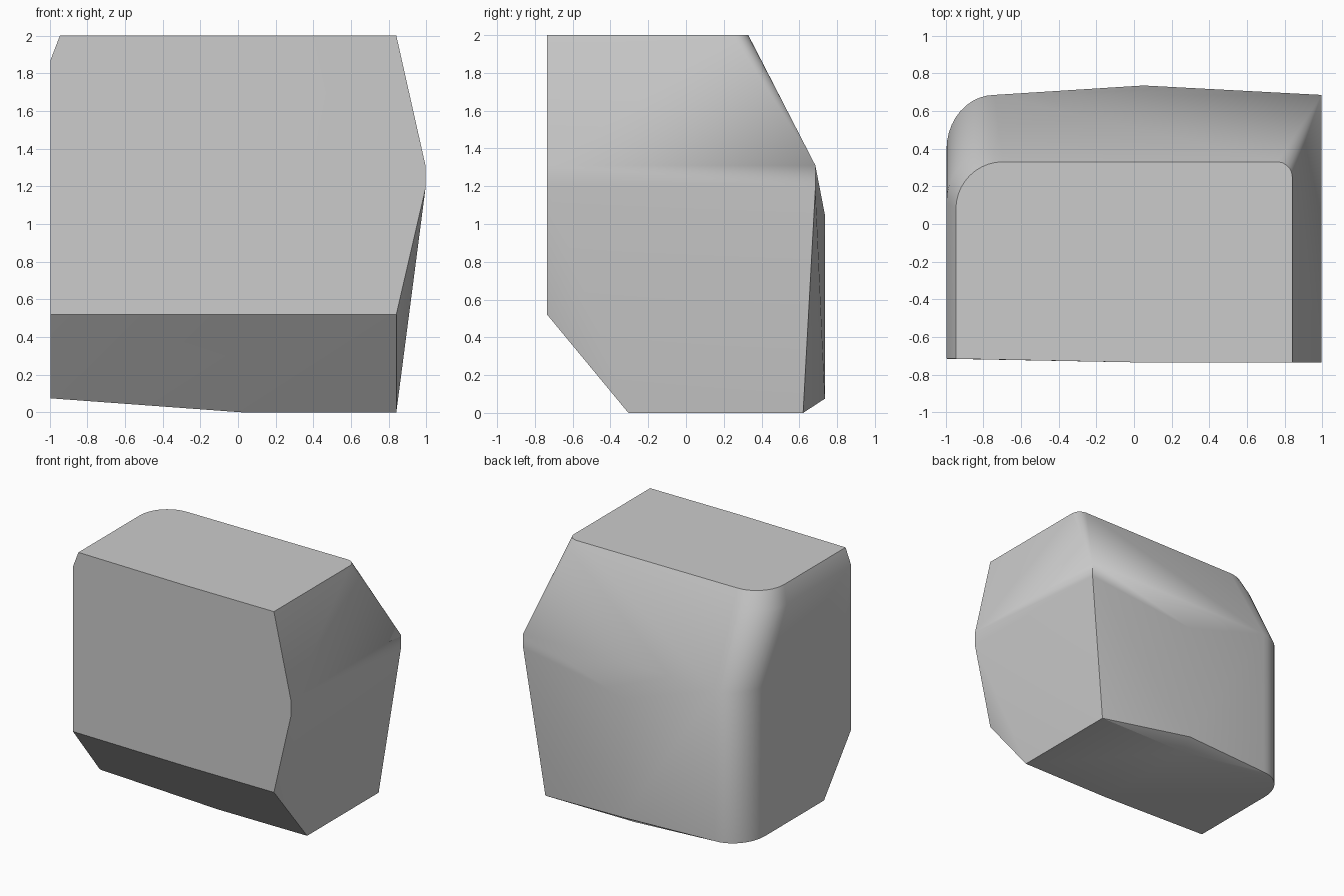
import bpy, bmesh, math

cube = bpy.data.objects.get("Cube")
if cube:
    bpy.data.objects.remove(cube, do_unlink=True)

# Plain grey material
grey = bpy.data.materials.new("plain_grey")
grey.use_nodes = True
colour = (0.6, 0.6, 0.6, 1)
grey.diffuse_color = colour
grey.node_tree.nodes["Principled BSDF"].inputs["Base Color"].default_value = colour


def corner(x, y, rx, ry, z, steps=10):
    """Quarter arc rounding the corner x, y; signed radii point inwards."""
    arc = [math.pi / 2 * i / steps for i in range(steps + 1)]
    return [(x + rx * (1 - math.cos(a)), y + ry * (1 - math.sin(a)), z) for a in arc]


points = []

# Top outline with one large and one small rounded back corner
points += [(-0.945, -0.715, 2), (0.05, -0.735, 2), (0.84, -0.735, 2)]
points += corner(-0.945, 0.33, 0.25, -0.25, 2)
points += corner(0.84, 0.33, -0.08, -0.08, 2, 5)

# Rounded back corner continuing downwards
points += corner(-0.995, 0.396, 0.27, -0.28, 1.87)
for z in (1.31, 0.075):
    points += corner(-0.995, 0.685, 0.255, -0.29, z)

# Front panel
points += [(-0.995, -0.715, z) for z in (1.87, 0.52)]
points += [(0.05, -0.735, 0.52), (0.84, -0.735, 0.52)]

# Bulging side ridge
points += [(0.995, y, z) for y in (-0.735, 0.685) for z in (1.31, 1.19)]

# Back ridge
points += [(0.05, 0.735, z) for z in (1.05, 0.075)]

# Underside, rising towards the rounded side
points += [(x, y, 0) for x in (0.03, 0.84) for y in (-0.305, 0.62)]
points.append((-0.995, -0.365, 0.075))

# Skin the sections into one solid
bm = bmesh.new()
for p in points:
    bm.verts.new(p)
hull = bmesh.ops.convex_hull(bm, input=bm.verts[:])
unused = {g for g in hull["geom_interior"] + hull["geom_unused"]
          if isinstance(g, bmesh.types.BMVert)}
bmesh.ops.delete(bm, geom=list(unused), context='VERTS')
bmesh.ops.dissolve_limit(bm, angle_limit=math.radians(0.5),
                         verts=bm.verts[:], edges=bm.edges[:])
bmesh.ops.recalc_face_normals(bm, faces=bm.faces[:])

mesh = bpy.data.meshes.new("faceted_block")
bm.to_mesh(mesh)
bm.free()
mesh.materials.append(grey)
block = bpy.data.objects.new("faceted_block", mesh)
bpy.context.collection.objects.link(block)

# Soft shading with crisp main edges
bpy.ops.object.select_all(action='DESELECT')
block.select_set(True)
bpy.context.view_layer.objects.active = block
bpy.ops.object.shade_smooth_by_angle(angle=math.radians(30))
